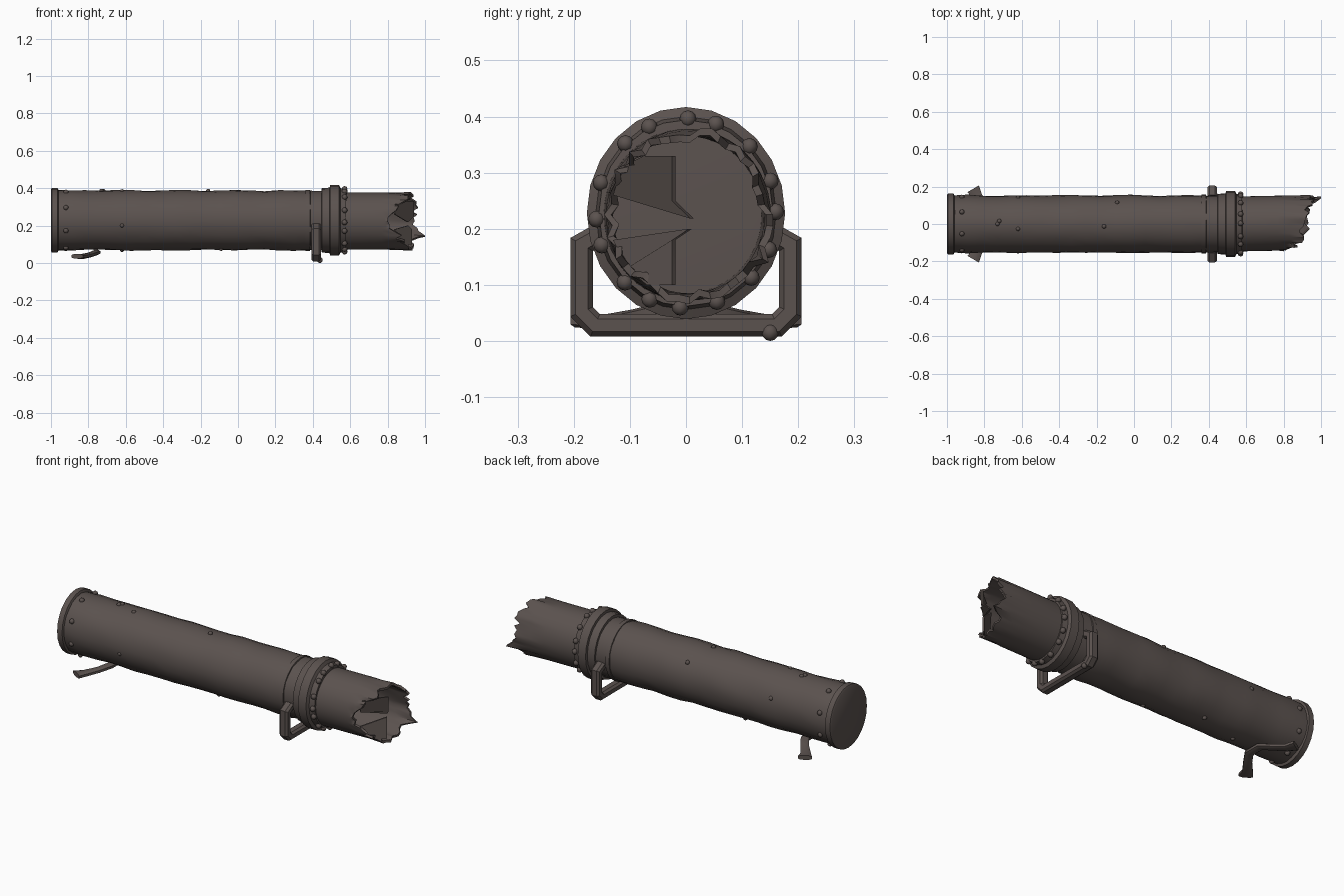
import bpy, bmesh, math, random
from mathutils import Vector

if "Cube" in bpy.data.objects:
    bpy.data.objects.remove(bpy.data.objects["Cube"])

random.seed(4)
CZ = 0.228
mat = bpy.data.materials.new("dark brown metal")
mat.diffuse_color = (0.105, 0.085, 0.078, 1)
mat.use_nodes = True
mat.node_tree.nodes["Principled BSDF"].inputs["Base Color"].default_value = mat.diffuse_color


def finish(name, bm, smooth=35):
    bmesh.ops.recalc_face_normals(bm, faces=bm.faces)
    me = bpy.data.meshes.new(name)
    bm.to_mesh(me)
    bm.free()
    me.materials.append(mat)
    ob = bpy.data.objects.new(name, me)
    bpy.context.collection.objects.link(ob)
    bpy.ops.object.select_all(action='DESELECT')
    ob.select_set(True)
    bpy.context.view_layer.objects.active = ob
    bpy.ops.object.shade_smooth_by_angle(angle=math.radians(smooth))
    return ob


def skin(bm, rings, cap0=False, cap1=False, loop=False):
    vs = [[bm.verts.new(p) for p in r] for r in rings]
    n = len(vs[0])
    pairs = list(zip(vs, vs[1:])) + ([(vs[-1], vs[0])] if loop else [])
    for a, b in pairs:
        for i in range(n):
            bm.faces.new((a[i], a[(i + 1) % n], b[(i + 1) % n], b[i]))
    if cap0:
        bm.faces.new(vs[0])
    if cap1:
        bm.faces.new(vs[-1])


def ring(x, r, n=24, sy=0.95, dent=0.0):
    out = []
    for i in range(n):
        a = 2 * math.pi * i / n
        q = r + random.uniform(-dent, dent)
        out.append((x, q * sy * math.cos(a), CZ + q * math.sin(a)))
    return out


def lathe(name, prof, sy=0.95, n=24, dent=0.0):
    bm = bmesh.new()
    skin(bm, [ring(x, r, n, sy, dent) for x, r in prof], True, True)
    return finish(name, bm)


def bar(name, path, n, w, h, scale=None):
    """Sweep a chamfered rectangle along a path lying across direction n."""
    bm = bmesh.new()
    pts = [Vector(p) for p in path]
    n = Vector(n)
    rings = []
    for i, p in enumerate(pts):
        t0 = (p - pts[max(i - 1, 0)]).normalized()
        t1 = (pts[min(i + 1, len(pts) - 1)] - p).normalized()
        t = (t0 + t1).normalized()
        mitre = 1 / max(0.5, t.dot(t1 if i == 0 else t0))
        s = t.cross(n).normalized() * mitre * (scale[i] if scale else 1)
        c = 0.55
        sec = [(1, c), (c, 1), (-c, 1), (-1, c), (-1, -c), (-c, -1), (c, -1), (1, -c)]
        rings.append([p + s * w * u + n * h * v for u, v in sec])
    skin(bm, rings, True, True)
    return finish(name, bm)


# Dented main barrel
rows = 18
lathe("main_barrel", [(-0.97 + 1.43 * i / rows, 0.159 + 0.002 * math.sin(i * 1.7))
                      for i in range(rows + 1)], 0.965, 24, 0.0025)

# Closed end rim
lathe("end_cap", [(-1.0, 0.165), (-0.995, 0.173), (-0.965, 0.173), (-0.958, 0.158)], 0.935)

# Stepped collar
lathe("collar", [(0.445, 0.15), (0.448, 0.172), (0.49, 0.175), (0.492, 0.189), (0.54, 0.189),
                 (0.548, 0.172), (0.578, 0.166), (0.58, 0.13)], 0.935)

# Narrow muzzle with torn open end, walls inside and outside
N = 48
edge, curl = [], []
for i in range(N):
    a = 2 * math.pi * i / N
    e = 0.918 + 0.032 * math.cos(a) + random.uniform(-0.022, 0.016)
    away = abs(a - math.pi)
    if away < 0.75:
        e -= 0.075 * (1 - away / 0.75) + random.uniform(0, 0.025)
    if i == 44:
        e = 1.0
    if i in (43, 45):
        e = 0.965
    edge.append(e)
    curl.append(random.uniform(-0.014, 0.008) + (0.012 if i in (43, 44, 45) else 0))


def muzzle_ring(t, off):
    out = []
    for i in range(N):
        a = 2 * math.pi * i / N
        far = 0.55 + 0.29 * t if t <= 0.75 else None
        x = far if far else 0.7675 + (edge[i] - 0.7675) * (t - 0.75) / 0.25
        r = 0.153 - off + curl[i] * max(0, (t - 0.75) / 0.25) ** 1.5
        out.append((x, 0.96 * r * math.cos(a) + 0.006 * t, CZ - 0.003 + r * math.sin(a)))
    return out


bm = bmesh.new()
steps = [0, 0.35, 0.75, 0.88, 1.0]
skin(bm, [muzzle_ring(t, 0) for t in steps] + [muzzle_ring(t, 0.013) for t in steps[::-1]], loop=True)
finish("torn_muzzle", bm)

# Torn flaps bent into the muzzle
bm = bmesh.new()
for flap in ([(0.83, -0.115, 0.31), (0.89, -0.075, 0.33), (0.94, -0.025, 0.33),
              (0.94, -0.025, 0.25), (0.91, 0.008, 0.218), (0.84, -0.13, 0.26)],
             [(0.84, -0.13, 0.18), (0.91, 0.005, 0.20), (0.93, -0.025, 0.18),
              (0.93, -0.025, 0.10), (0.89, -0.07, 0.10), (0.83, -0.105, 0.13)]):
    skin(bm, [flap, [(x - 0.006, y + 0.006, z) for x, y, z in flap]], True, True)
finish("inner_flaps", bm, 20)

# Front carrying bracket with its ends turned into the barrel
half = [(0.418, 0.145, 0.195), (0.418, 0.186, 0.172), (0.418, 0.186, 0.052), (0.418, 0.162, 0.028)]
bar("front_bracket", half + [(x, -y, z) for x, y, z in half[::-1]], (1, 0, 0), 0.02, 0.026)

# Bent rear bracket
half = [(-0.86, 0.188, 0.036), (-0.835, 0.145, 0.034), (-0.79, 0.09, 0.044), (-0.757, 0.04, 0.057)]
bar("rear_bracket", half + [(x, -y, z) for x, y, z in half[::-1]], (0, 0, 1), 0.021, 0.012,
    [1.7, 1.2, 1, 1, 1, 1, 1.2, 1.7])

# Barrel bands
lathe("barrel_band", [(0.36, 0.157), (0.362, 0.163), (0.385, 0.163), (0.387, 0.157)], 0.965)

# Rounded rivets
bm = bmesh.new()


def rivet(x, deg, r, size=0.014, sy=0.95):
    a = math.radians(deg)
    res = bmesh.ops.create_uvsphere(bm, u_segments=8, v_segments=6, radius=size)
    bmesh.ops.translate(bm, verts=res["verts"],
                        vec=(x, sy * r * math.cos(a), CZ + r * math.sin(a)))


for k in range(8):
    rivet(-0.92, 20 + 45 * k, 0.16)
for k in range(16):
    rivet(0.57, 22.5 * k + random.uniform(-4, 4), 0.168, 0.015)
for x, d in ((-0.73, 90), (-0.72, 84), (-0.62, 20), (-0.62, 100), (-0.62, 190), (-0.62, 270),
             (-0.09, 40), (-0.09, 255), (-0.16, 95), (-0.40, 290), (-0.76, 262), (-0.76, 278)):
    rivet(x, d, 0.157, 0.012)
res = bmesh.ops.create_uvsphere(bm, u_segments=8, v_segments=6, radius=0.015)
bmesh.ops.translate(bm, verts=res["verts"], vec=(0.438, 0.15, 0.015))
finish("rivets", bm, 60)
